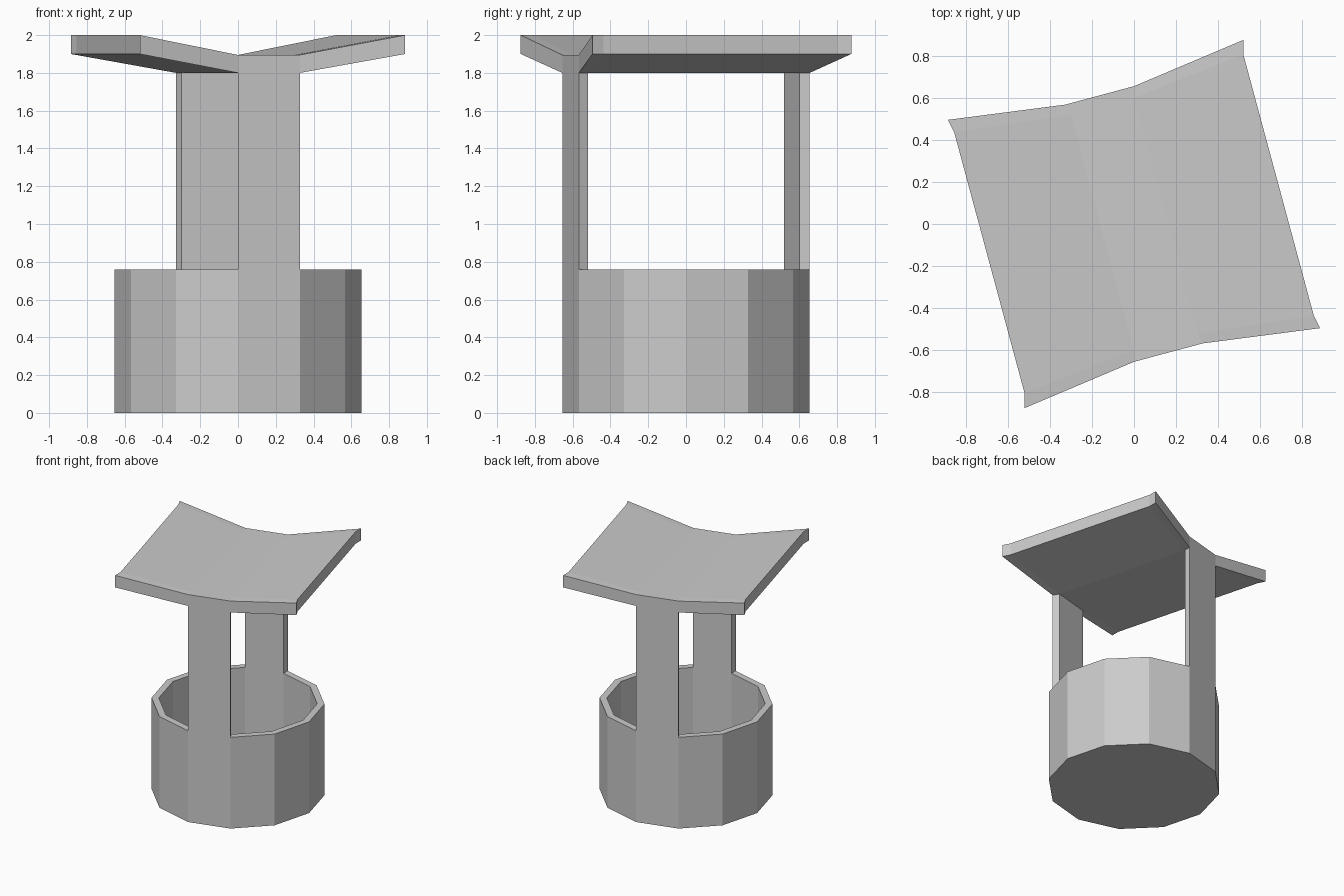
import bpy, bmesh
from math import sin, cos, pi

if "Cube" in bpy.data.objects:
    bpy.data.objects.remove(bpy.data.objects["Cube"])

SIDES, R_OUT, R_IN = 12, 0.655, 0.60
WALL_TOP, FLOOR, POST_TOP = 0.76, 0.05, 1.80


def make_object(name, verts, faces):
    mesh = bpy.data.meshes.new(name)
    mesh.from_pydata(verts, [], faces)
    bm = bmesh.new()
    bm.from_mesh(mesh)
    bmesh.ops.recalc_face_normals(bm, faces=bm.faces)
    bm.to_mesh(mesh)
    bm.free()
    obj = bpy.data.objects.new(name, mesh)
    bpy.context.collection.objects.link(obj)
    return obj


def ring_point(radius, i):
    a = -pi / 2 + i * 2 * pi / SIDES
    return radius * cos(a), radius * sin(a)


# Twelve-sided hollow basin
profile = [(R_OUT, 0), (R_OUT, WALL_TOP), (R_IN, WALL_TOP), (R_IN, FLOOR)]
verts = [(*ring_point(r, i), z) for r, z in profile for i in range(SIDES)]
faces = [tuple(range(SIDES)), tuple(range(3 * SIDES, 4 * SIDES))]
for k in range(3):
    for i in range(SIDES):
        j = (i + 1) % SIDES
        faces.append((k * SIDES + i, k * SIDES + j, (k + 1) * SIDES + j, (k + 1) * SIDES + i))
make_object("well_basin", verts, faces)

# Two posts rising from opposite wall segments (open where they join)
for name, i in (("front_post", 0), ("back_post", SIDES // 2)):
    plan = [ring_point(R_OUT, i), ring_point(R_OUT, i + 1),
            ring_point(R_IN, i + 1), ring_point(R_IN, i)]
    verts = [(x, y, z) for z in (WALL_TOP, POST_TOP) for x, y in plan]
    make_object(name, verts, [(k, (k + 1) % 4, (k + 1) % 4 + 4, k + 4) for k in range(4)])

# Winged roof: front rows of the plan, back rows by half-turn symmetry
front_rows = [
    [(-0.52, -0.875), ring_point(R_OUT, 0), ring_point(R_OUT, 1), (0.885, -0.495)],
    [(-0.52, -0.805), ring_point(R_IN, 0), ring_point(R_IN, 1), (0.855, -0.437)],
]
back_rows = [[(-x, -y) for x, y in reversed(row)] for row in reversed(front_rows)]
rows = front_rows + back_rows
heights = [(1.90, POST_TOP, POST_TOP, 1.90), (2.0, 1.895, 1.895, 2.0)]
verts = [(x, y, h[c]) for h in heights for row in rows for c, (x, y) in enumerate(row)]
faces = []
for r in range(3):
    for c in range(3):
        q = (r * 4 + c, r * 4 + c + 1, r * 4 + c + 5, r * 4 + c + 4)
        faces += [q, tuple(v + 16 for v in q)]
border = [0, 1, 2, 3, 7, 11, 15, 14, 13, 12, 8, 4]
for a, b in zip(border, border[1:] + border[:1]):
    faces.append((a, b, b + 16, a + 16))
make_object("roof", verts, faces)
